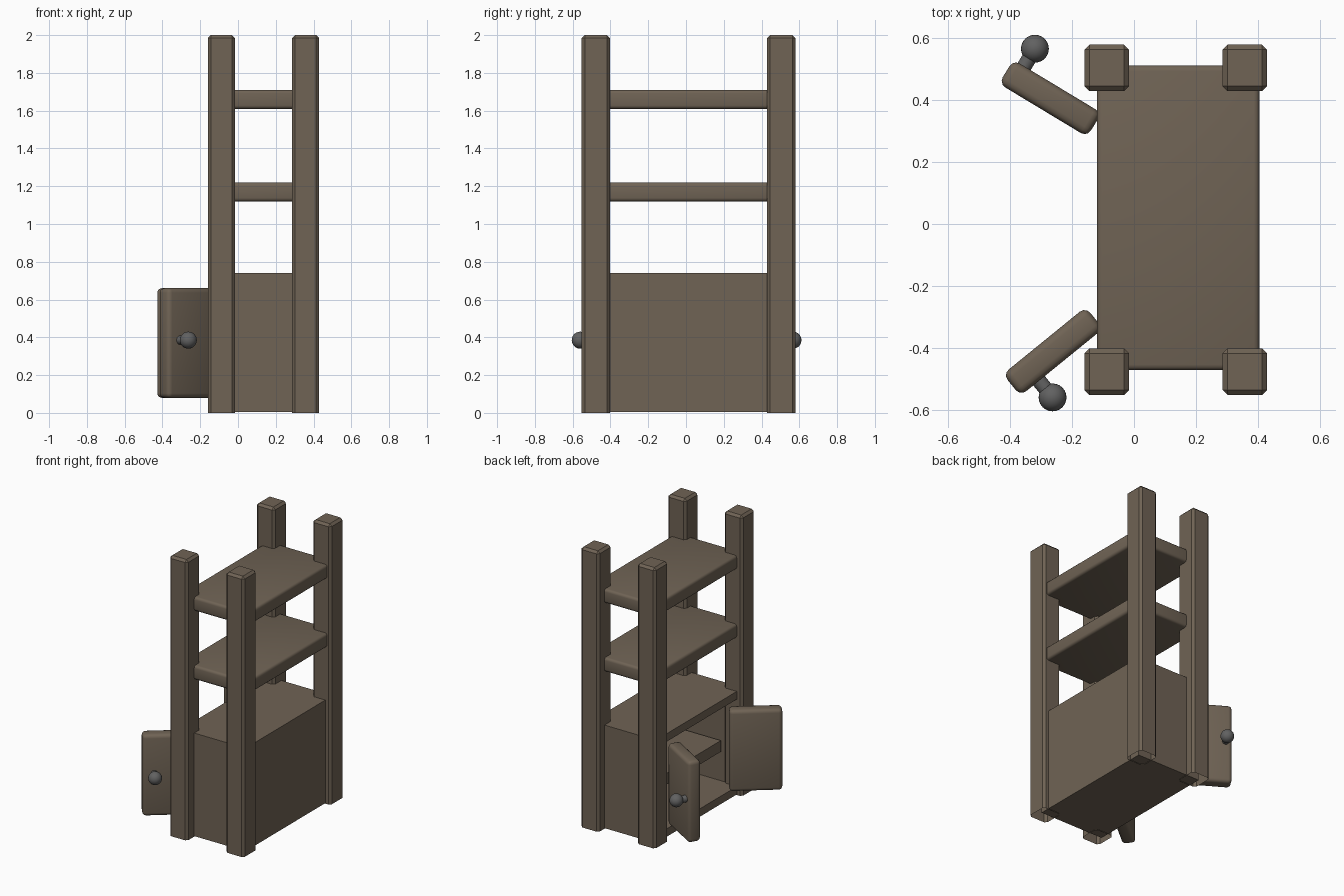
import bpy, bmesh, math
from mathutils import Vector

cube = bpy.data.objects.get("Cube")
if cube:
    bpy.data.objects.remove(cube, do_unlink=True)


def material(name, rgb):
    m = bpy.data.materials.new(name)
    m.use_nodes = True
    m.diffuse_color = (*rgb, 1)
    m.node_tree.nodes["Principled BSDF"].inputs["Base Color"].default_value = (*rgb, 1)
    return m


WOOD = material("brown wood", (0.16, 0.125, 0.09))
METAL = material("dark grey metal", (0.12, 0.12, 0.12))


def finish(name, bm, mat, smooth=None):
    mesh = bpy.data.meshes.new(name)
    bm.to_mesh(mesh)
    bm.free()
    obj = bpy.data.objects.new(name, mesh)
    bpy.context.collection.objects.link(obj)
    mesh.materials.append(mat)
    if smooth:
        bpy.ops.object.select_all(action="DESELECT")
        obj.select_set(True)
        bpy.context.view_layer.objects.active = obj
        bpy.ops.object.shade_smooth_by_angle(angle=math.radians(smooth))
    return obj


def box(name, lo, hi, bevel=0.0, segments=1, open_bottom=False):
    """Box between two corners, with optional bevelled edges."""
    lo, hi = Vector(lo), Vector(hi)
    bm = bmesh.new()
    bmesh.ops.create_cube(bm, size=1)
    for v in bm.verts:
        v.co = (lo + hi) / 2 + v.co * (hi - lo)
    if open_bottom:
        low = [f for f in bm.faces if f.normal.z < -0.9]
        bmesh.ops.delete(bm, geom=low, context="FACES")
    if bevel:
        edges = [e for e in bm.edges if not e.is_boundary]
        bmesh.ops.bevel(bm, geom=edges, offset=bevel, segments=segments,
                        profile=0.5, affect="EDGES")
    return finish(name, bm, WOOD, 40 if segments > 1 else None)


# Corner posts, hollow underneath
for side, x in (("right", -0.088), ("left", 0.358)):
    for end, y in (("front", -0.477), ("back", 0.504)):
        box(f"{end}_{side}_post", (x - 0.072, y - 0.075, 0),
            (x + 0.072, y + 0.075, 2), 0.016, open_bottom=True)

# Open shelves
X0, X1, Y0, Y1 = -0.12, 0.405, -0.472, 0.512
for name, z in (("lower_shelf", 1.12), ("upper_shelf", 1.61)):
    box(name, (X0, Y0, z), (X1, Y1, z + 0.1), 0.018, 3)

# Cabinet: one block with a recess pushed in from the door side
bm = bmesh.new()
bmesh.ops.create_cube(bm, size=1)
for v in bm.verts:
    v.co = ((X0 + 0.39) / 2 + v.co.x * (0.39 - X0),
            (Y0 + Y1) / 2 + v.co.y * (Y1 - Y0), 0.372 + v.co.z * 0.736)
door_side = [f for f in bm.faces if f.normal.x < -0.9]
bmesh.ops.inset_region(bm, faces=door_side, thickness=0.08)
hole = bmesh.ops.extrude_face_region(bm, geom=door_side)["geom"]
bmesh.ops.delete(bm, geom=door_side, context="FACES")
bmesh.ops.translate(bm, vec=(0.43, 0, 0),
                    verts=[g for g in hole if isinstance(g, bmesh.types.BMVert)])
bmesh.ops.recalc_face_normals(bm, faces=bm.faces)
finish("cabinet", bm, WOOD)
box("inner_shelf", (0.0, Y0 + 0.078, 0.28), (0.315, Y1 - 0.078, 0.36))


def door(name, hinge, tip, knob):
    """Swung-open door from hinge to tip, with a round knob on its outer face."""
    hinge, tip, knob = Vector(hinge), Vector(tip), Vector(knob)
    along = tip - hinge
    panel = box(name, (0, -0.045, -0.29), (along.length, 0.045, 0.29), 0.024, 3)
    panel.location = hinge
    panel.rotation_euler.z = math.atan2(along.y, along.x)

    bm = bmesh.new()
    bmesh.ops.create_uvsphere(bm, u_segments=24, v_segments=14, radius=0.045)
    ball = finish(name + "_knob", bm, METAL, 60)
    ball.location = knob

    # Stem runs square from the door face to the knob
    foot = hinge + along * ((knob - hinge).dot(along) / along.length_squared)
    foot.z = knob.z
    bm = bmesh.new()
    bmesh.ops.create_cone(bm, cap_ends=True, segments=16, radius1=0.024,
                          radius2=0.024, depth=(knob - foot).length)
    stem = finish(name + "_knob_stem", bm, METAL, 40)
    stem.location = (knob + foot) / 2
    stem.rotation_euler = (knob - foot).to_track_quat("Z", "Y").to_euler()


door("front_door", (-0.128, -0.303, 0.37), (-0.395, -0.52, 0.37), (-0.263, -0.56, 0.385))
door("back_door", (-0.128, 0.32, 0.37), (-0.413, 0.492, 0.37), (-0.32, 0.566, 0.385))
